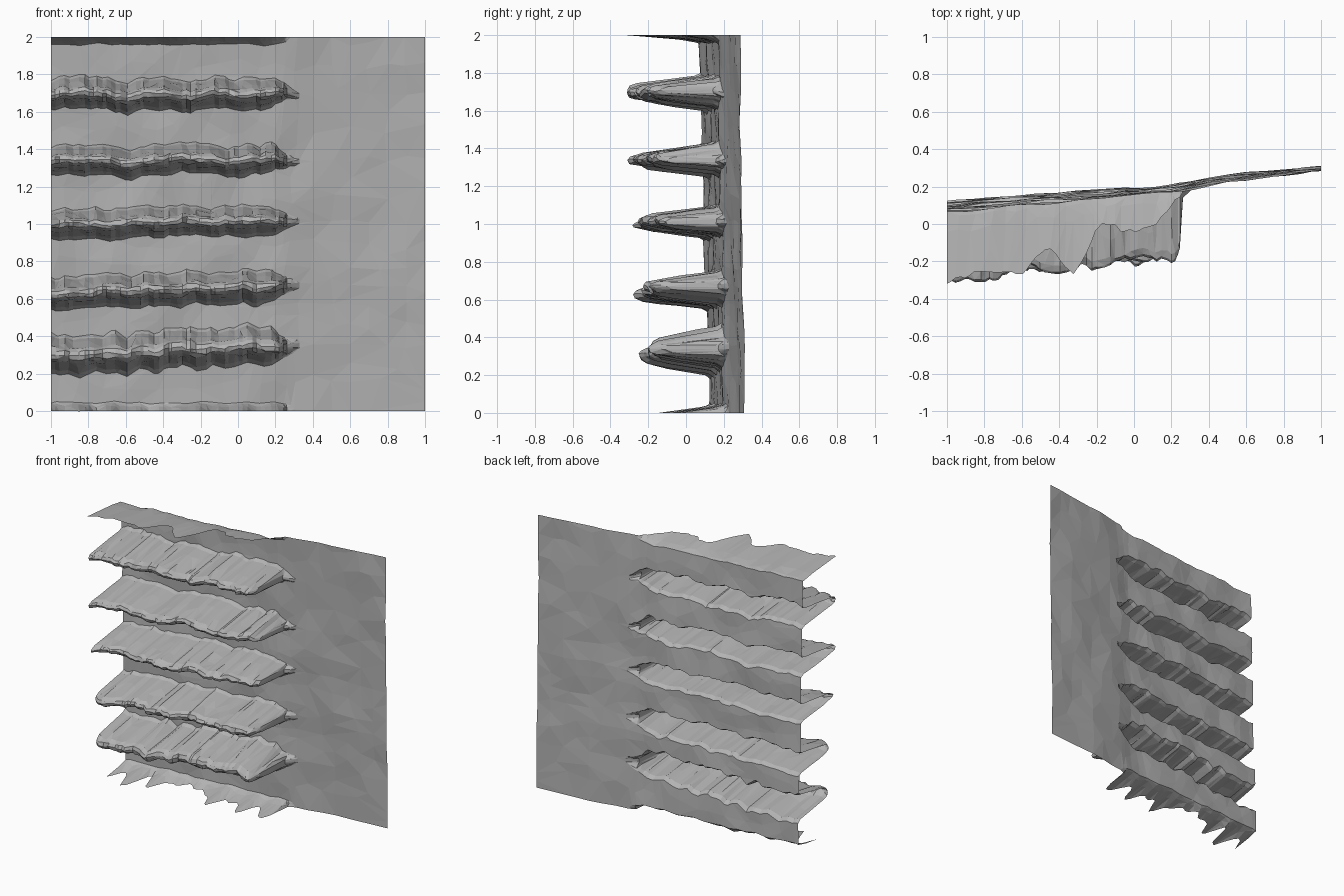
import bpy
import bmesh
import random
from mathutils import Vector, noise

random.seed(4)
cube = bpy.data.objects.get("Cube")
if cube:
    bpy.data.objects.remove(cube)

gray = bpy.data.materials.new("stone gray")
gray.use_nodes = True
color = (0.45, 0.45, 0.45, 1)
gray.diffuse_color = color
gray.node_tree.nodes["Principled BSDF"].inputs["Base Color"].default_value = color


def lerp(points, x):
    """Piecewise linear value along (x, value) points."""
    for (x0, v0), (x1, v1) in zip(points, points[1:]):
        if x <= x1:
            return v0 + (v1 - v0) * max(0, x - x0) / (x1 - x0)
    return points[-1][1]


def wobble(x, z, seed, scale):
    return noise.noise(Vector((x / scale, z / scale, seed * 7.3)))


# Bent backing sheet, gently leaning forward towards the top
BEND = [(-1, 0.095), (0.2, 0.19), (0.5, 0.245), (1, 0.30)]


def sheet_y(x, z):
    lean = -0.022 + 0.008 * x
    return lerp(BEND, x) + lean * (z - 1) + 0.016 * wobble(x, z, 1, 0.22)


# Fins: centre height at the left edge and at the fin end, half height
FINS = [(0.30, 0.35, 0.105), (0.635, 0.67, 0.09), (1.005, 1.01, 0.08),
        (1.335, 1.345, 0.08), (1.69, 1.695, 0.085)]
# Fin section: fraction of half height, fraction of depth
SECTION = [(-1, 0), (-0.8, 0.08), (-0.65, 0.4), (-0.5, 0.7), (-0.36, 0.9), (-0.2, 0.98),
           (0, 1), (0.2, 0.97), (0.36, 0.88), (0.5, 0.65), (0.7, 0.35), (0.85, 0.08), (1, 0)]
LIP = [(0, 1), (0.3, 0.6), (0.6, 0.25), (0.85, 0.06), (1, 0)]
TOP_LIP = [(-1, 0.40), (-0.9, 0.33), (-0.6, 0.36), (-0.48, 0.24), (-0.32, 0.38),
           (-0.2, 0.16), (-0.1, 0.15), (0, 0.21), (0.12, 0.2), (0.22, 0.04), (0.3, 0)]
END = [(0.22, 1), (0.245, 0.85), (0.262, 0.12), (0.33, 0)]
PINCH = [(0.17, 1), (0.25, 0.5), (0.34, 0.2)]


def column(x):
    """Points of the folded sheet at one x, from bottom to top."""
    points = []

    def add(z, depth):
        points.append(Vector((x, sheet_y(x, z) - depth, z)))

    def gap(z0, z1):
        for i in range(1, 4):
            add(z0 + (z1 - z0) * i / 4, 0)

    pinch = lerp(PINCH, x)
    end = lerp(END, x)
    # lower half-fin, cut flat by the base
    ragged = 0.19 + 0.22 * wobble(x, 0, 5, 0.09)
    lip = 0.045 + 0.015 * wobble(x, 0, 6, 0.1)
    for u, d in LIP:
        add(u * lip, d * end * max(0.03, ragged))
    last = lip
    # full fins, each with its own ragged folds
    for n, (left, right, half) in enumerate(FINS):
        mid = left + (right - left) * (x + 1) / 1.25 if x < 0.25 else right
        mid += 0.022 * wobble(x, n, 8 + n, 0.13) + random.uniform(-0.005, 0.005)
        depth = 0.36 + 0.075 * wobble(x, n, 20 + n, 0.13) + random.uniform(-0.01, 0.01)
        width = half * pinch
        low = width * (1 + 0.25 * wobble(x, n, 30 + n, 0.08))
        high = width * (1 + 0.3 * wobble(x, n, 40 + n, 0.07))
        gap(last, mid - low)
        for u, d in SECTION:
            jag = 0.011 * wobble(x, u, 50 + n, 0.06) * pinch
            add(mid + u * (low if u < 0 else high) + jag * d, depth * d * end)
        last = mid + high
    # upper half-fin, cut flat by the top edge
    lip = 0.04 + 0.015 * wobble(x, 2, 7, 0.1)
    gap(last, 2 - lip)
    out = max(0, lerp(TOP_LIP, x) + 0.05 * wobble(x, 2, 9, 0.06))
    for u, d in reversed(LIP):
        add(2 - u * lip, d * out * min(1, end + 0.05))
    return points


# Columns: close and uneven along the fins, wider over the plain side
xs = [-1 + 0.025 * i + (random.uniform(-0.007, 0.007) if i else 0) for i in range(48)]
xs += [0.2, 0.22, 0.235, 0.245, 0.255, 0.262, 0.28, 0.3, 0.33]
xs += [0.4 + 0.1 * i for i in range(7)]
xs.sort()

bm = bmesh.new()
grid = [[bm.verts.new(p) for p in column(x)] for x in xs]
for a, b in zip(grid, grid[1:]):
    for j in range(len(a) - 1):
        bm.faces.new((a[j], b[j], b[j + 1], a[j + 1]))
bmesh.ops.triangulate(bm, faces=bm.faces)
mesh = bpy.data.meshes.new("finned_panel")
bm.to_mesh(mesh)
bm.free()
mesh.materials.append(gray)
panel = bpy.data.objects.new("finned_panel", mesh)
bpy.context.scene.collection.objects.link(panel)

# Irregular low-poly facets
facets = panel.modifiers.new("facets", 'DECIMATE')
facets.ratio = 0.42
